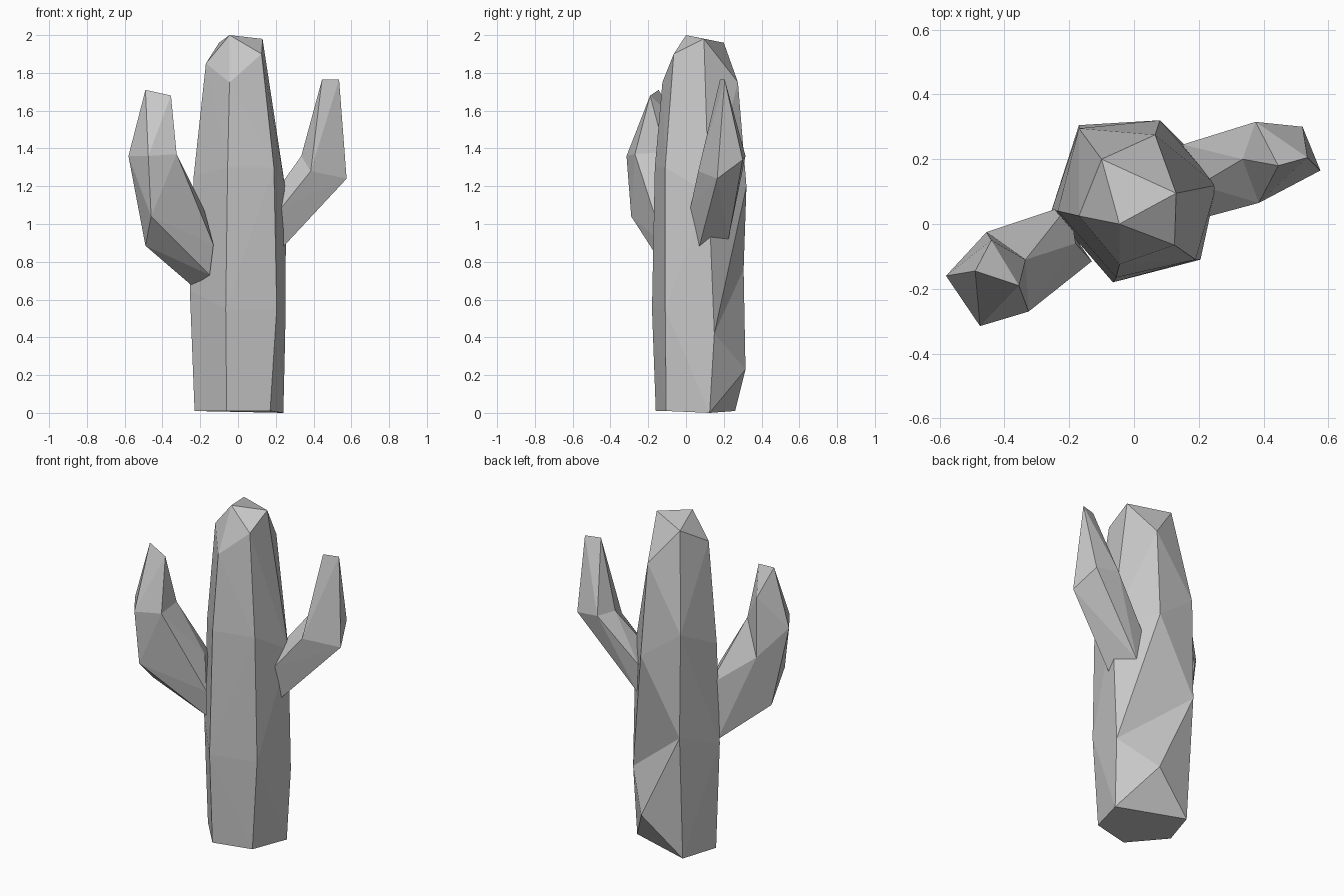
import bpy
import bmesh
from mathutils import Vector

cube = bpy.data.objects.get("Cube")
if cube:
    bpy.data.objects.remove(cube)

grey = bpy.data.materials.new("plain_grey")
grey.use_nodes = True
COLOR = (0.57, 0.57, 0.57, 1)
grey.diffuse_color = COLOR
grey.node_tree.nodes["Principled BSDF"].inputs["Base Color"].default_value = COLOR


def ring(bm, points):
    return [bm.verts.new(p) for p in points]


def add_face(bm, verts):
    """Add a face, ignoring repeated corners."""
    unique = list(dict.fromkeys(verts))
    if len(unique) > 2:
        bm.faces.new(unique)


def bridge(bm, low, high, skip=()):
    """Join two rings with triangles, folding each quad outwards."""
    n = len(low)
    centre = sum((v.co for v in low + high), Vector()) / (2 * n)
    for i in range(n):
        if i in skip:
            continue
        a, b, c, d = low[i], low[(i + 1) % n], high[(i + 1) % n], high[i]
        if len({a, b, c, d}) < 4:
            add_face(bm, (a, b, c, d))
            continue
        normal = (c.co - a.co).cross(d.co - b.co)
        if normal.dot((a.co + b.co + c.co + d.co) / 4 - centre) < 0:
            normal.negate()
        if normal.dot((a.co + c.co) - (b.co + d.co)) > 0:
            tris = ((a, b, c), (a, c, d))
        else:
            tris = ((a, b, d), (b, c, d))
        for t in tris:
            add_face(bm, t)


def finish(bm, name):
    bmesh.ops.recalc_face_normals(bm, faces=bm.faces)
    mesh = bpy.data.meshes.new(name)
    bm.to_mesh(mesh)
    bm.free()
    mesh.materials.append(grey)
    obj = bpy.data.objects.new(name, mesh)
    bpy.context.collection.objects.link(obj)


# Trunk: six columns, in order front, front side, side, back, back corner, far side
bm = bmesh.new()
base = ring(bm, [(-.06, -.16, .01), (.17, -.105, .01), (.24, .125, 0),
                 (-.16, .26, .01), (-.23, .04, .01)])
waist = ring(bm, [(-.065, -.18, .55), (.205, -.11, .55), (.25, .15, .42),
                  (.08, .315, .23), (-.17, .305, .76), (-.255, .04, .65)])
chest = ring(bm, [(-.055, -.165, 1.3), (.19, -.11, 1.3), (.255, .12, 1.16),
                  (.08, .32, 1.2), (-.17, .295, 1.38), (-.235, .04, 1.25)])
crown = ring(bm, [(-.045, -.125, 1.75), (.125, -.065, 1.9), (.13, .095, 1.98),
                  (.065, .275, 1.75), (-.1, .2, 1.96), (-.17, .025, 1.85)])
apex = bm.verts.new((-.045, 0, 2))

# The base has no back corner, so it meets the low back point with one triangle
bm.faces.new(base)
foot = base[:3] + [base[2]] + base[3:]
bridge(bm, foot, waist, skip=(2, 3))
side, back, corner = waist[2:5]
for tri in ((base[2], base[3], back), (base[2], back, side), (base[3], corner, back)):
    add_face(bm, tri)

# Dented back: the crease runs from the side to the back corner
bridge(bm, waist, chest, skip=(2, 3))
for tri in ((side, back, corner), (side, corner, chest[3]),
            (side, chest[3], chest[2]), (corner, chest[4], chest[3])):
    add_face(bm, tri)

# Faceted top
bridge(bm, chest, crown)
add_face(bm, crown[2:5])
rim = crown[:3] + crown[4:]
for i, v in enumerate(rim):
    add_face(bm, (apex, v, rim[(i + 1) % len(rim)]))
finish(bm, "trunk")


def build_arm(name, root, bends, tips, tip_order):
    """Loft five-sided rings and close them on a short ridge.
    A None in a bend reuses the corner of the ring before it."""
    bm = bmesh.new()
    rings = [ring(bm, root)]
    for points in bends:
        rings.append([bm.verts.new(p) if p else rings[-1][i]
                      for i, p in enumerate(points)])
    ends = ring(bm, tips)
    rings.append([ends[i] for i in tip_order])
    for low, high in zip(rings, rings[1:]):
        bridge(bm, low, high)
    bm.faces.new(rings[0])
    finish(bm, name)


# Arm on the model's left
build_arm("left_arm",
          [(.225, .022, 1.08), (.24, .07, .88), (.17, .225, .92),
           (.15, .245, 1.1), (.2, .12, 1.17)],
          [[(.385, .065, 1.28), (.575, .165, 1.24), (.52, .3, 1.34),
            (.375, .315, 1.36), (.335, .2, 1.36)]],
          [(.445, .18, 1.765), (.535, .205, 1.765)], (0, 1, 1, 0, 0))

# Arm on the model's right, with a longer elbow
build_arm("right_arm",
          [(-.15, -.09, .73), (-.13, -.115, .89), (-.18, -.06, 1.08),
           (-.2, .06, 1.0), (-.24, .04, .67)],
          [[(-.46, -.29, 1.04), (-.325, -.27, 1.37), (-.335, -.11, 1.38),
            (-.455, -.025, 1.2), (-.49, -.12, .885)],
           [(-.475, -.315, 1.36), None, None, (-.44, -.05, 1.55), (-.58, -.16, 1.36)]],
          [(-.49, -.145, 1.71), (-.355, -.19, 1.68)], (0, 1, 1, 0, 0))
